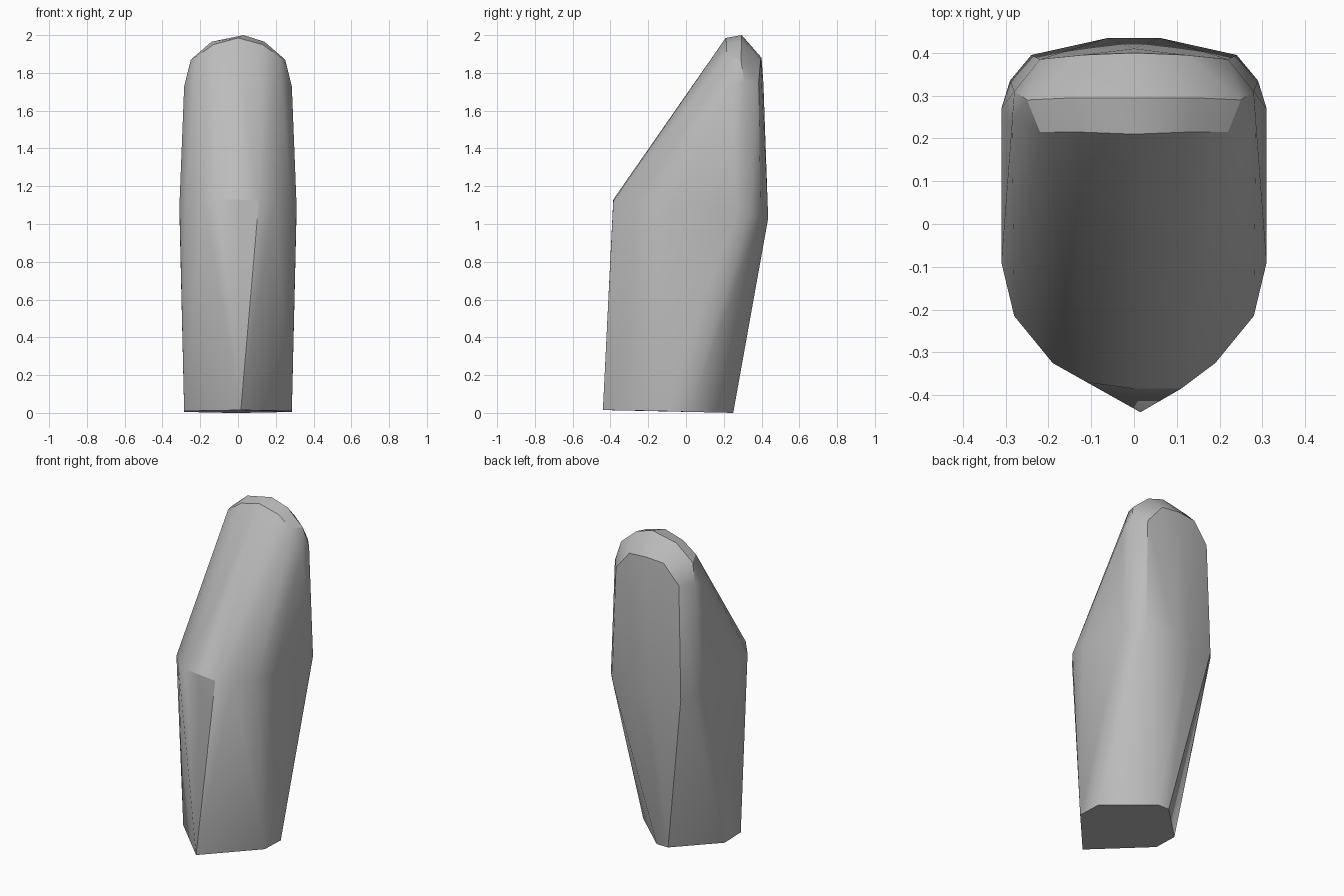
import bpy
import bmesh
import math

cube = bpy.data.objects.get("Cube")
if cube:
    bpy.data.objects.remove(cube, do_unlink=True)


def make_material(name, colour):
    material = bpy.data.materials.new(name)
    material.use_nodes = True
    material.diffuse_color = colour
    material.node_tree.nodes["Principled BSDF"].inputs["Base Color"].default_value = colour
    return material


def mirrored(half):
    """Return the points of one half together with their mirror images."""
    both = []
    for x, y, z in half:
        both.append((x, y, z))
        if x > 0:
            both.append((-x, y, z))
    return both


def hull_object(name, points, material, sharp_angle):
    """Wrap the cross-section points in one convex, faceted shell."""
    bm = bmesh.new()
    for point in points:
        bm.verts.new(point)
    hull = bmesh.ops.convex_hull(bm, input=bm.verts)
    inside = {v for v in hull["geom_interior"] + hull["geom_unused"]
              if isinstance(v, bmesh.types.BMVert)}
    bmesh.ops.delete(bm, geom=list(inside), context='VERTS')
    bmesh.ops.dissolve_limit(bm, angle_limit=math.radians(1),
                             verts=bm.verts, edges=bm.edges)
    bmesh.ops.recalc_face_normals(bm, faces=bm.faces)
    mesh = bpy.data.meshes.new(name)
    bm.to_mesh(mesh)
    bm.free()
    mesh.materials.append(material)
    obj = bpy.data.objects.new(name, mesh)
    bpy.context.collection.objects.link(obj)
    bpy.ops.object.select_all(action='DESELECT')
    obj.select_set(True)
    bpy.context.view_layer.objects.active = obj
    bpy.ops.object.shade_smooth_by_angle(angle=math.radians(sharp_angle))
    return obj


# Pointed foot: a diamond with clipped sides, tilted slightly
foot = [(.015, -.44, .015), (-.05, .25, 0), (.03, .25, 0)]
foot += mirrored([(.285, -.14, .01), (.285, .02, .005)])

# Widest section: the front edge sits a little above the back edge
front_edge = [(.11, -.385, 1.12), (0, -.385, 1.13), (-.11, -.37, 1.13)]
waist = mirrored([
    (.19, -.325, 1.12), (.28, -.215, 1.11), (.31, -.09, 1.1),
    (.31, .27, 1.06), (.29, .335, 1.05), (.24, .395, 1.04), (.06, .435, 1.03),
])

# Shoulder where the back begins to round over
shoulder = mirrored([
    (.285, .24, 1.73), (.28, .31, 1.75), (.22, .385, 1.75), (0, .41, 1.74),
    (.12, .395, 1.87), (0, .4, 1.88),
])

# Rounded crown: upper end of the front slope, then the top ridge
crown = mirrored([
    (.22, .215, 1.885), (.13, .215, 1.95), (0, .21, 1.985),
    (.25, .29, 1.87), (.14, .295, 1.965),
])
crown.append((.03, .295, 2))

grey = make_material("plain grey", (.5, .5, .5, 1))
hull_object("standing_stone", foot + front_edge + waist + shoulder + crown, grey, 30)
